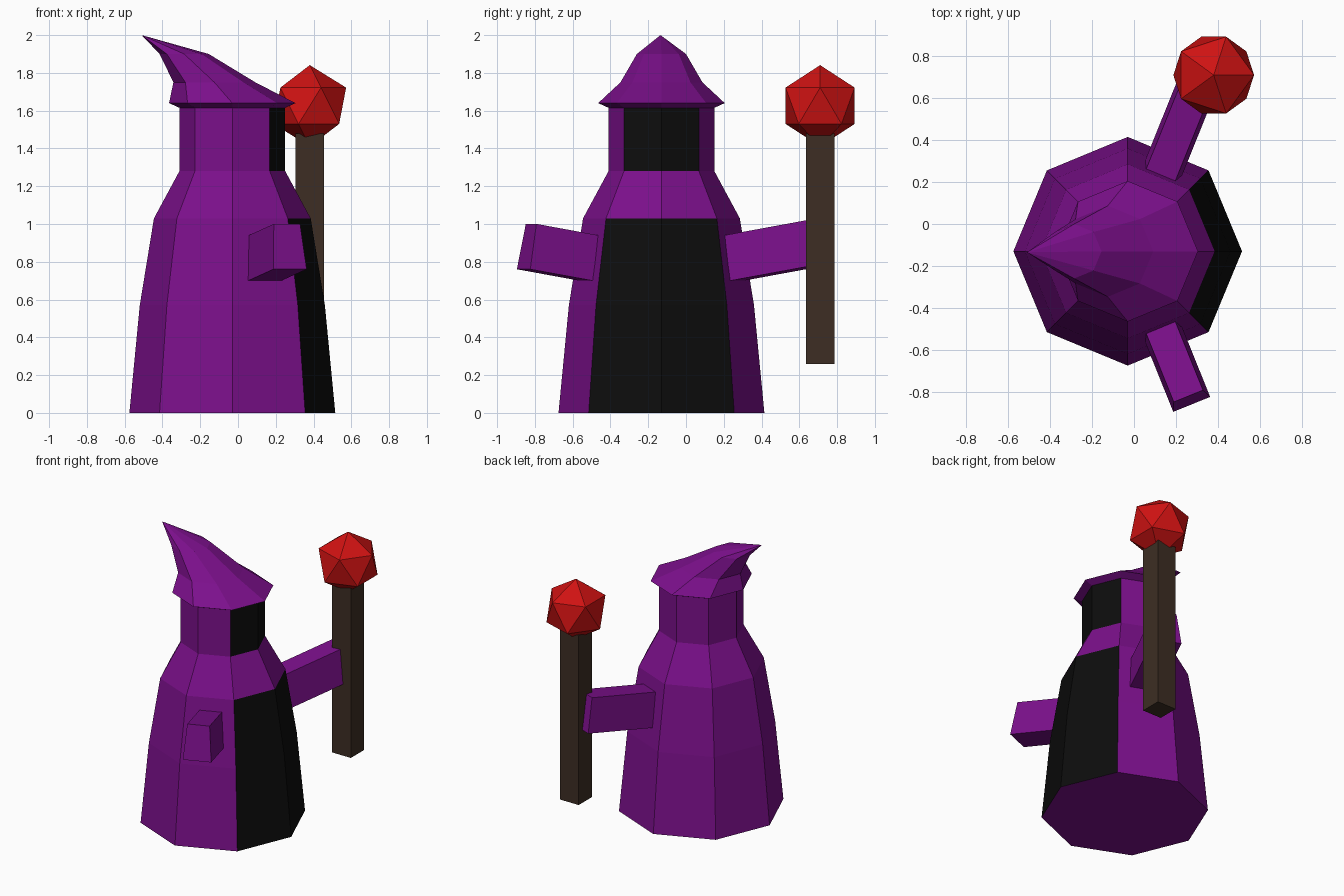
import bpy, bmesh, math
from mathutils import Vector

if "Cube" in bpy.data.objects:
    bpy.data.objects.remove(bpy.data.objects["Cube"])

CX, CY = -0.03, -0.13  # robe axis


def material(name, rgb):
    m = bpy.data.materials.new(name)
    m.diffuse_color = (*rgb, 1)
    m.use_nodes = True
    m.node_tree.nodes["Principled BSDF"].inputs["Base Color"].default_value = m.diffuse_color
    return m


PURPLE = material("purple cloth", (0.20, 0.005, 0.26))
BLACK = material("black shadow", (0.004, 0.004, 0.004))
WOOD = material("dark wood", (0.047, 0.027, 0.017))
RED = material("red gem", (0.62, 0.006, 0.006))


def finish(name, bm, *mats):
    bmesh.ops.recalc_face_normals(bm, faces=bm.faces)
    me = bpy.data.meshes.new(name)
    bm.to_mesh(me)
    bm.free()
    for m in mats:
        me.materials.append(m)
    ob = bpy.data.objects.new(name, me)
    bpy.context.collection.objects.link(ob)
    return ob


def octagon_loft(rings, tip=None):
    """Loft octagons given as (centre x, radius, z), optionally to a point."""
    bm = bmesh.new()
    loops = []
    for x, r, z in rings:
        loops.append([bm.verts.new((x + r * math.cos(k * math.pi / 4),
                                    CY + r * math.sin(k * math.pi / 4), z))
                      for k in range(8)])
    for a, b in zip(loops, loops[1:]):
        for k in range(8):
            j = (k + 1) % 8
            bm.faces.new((a[k], a[j], b[j], b[k]))
    bm.faces.new(loops[0][::-1])
    if tip:
        t = bm.verts.new(tip)
        for k in range(8):
            bm.faces.new((loops[-1][k], loops[-1][(k + 1) % 8], t))
    else:
        bm.faces.new(loops[-1])
    return bm


# Robe and head: the two faces beside +x are black, except on the shoulders
bm = octagon_loft([(CX, 0.545, 0), (CX, 0.49, 0.57), (CX, 0.415, 1.03),
                   (CX, 0.28, 1.28), (CX, 0.28, 1.62)])
for f in bm.faces:
    c = f.calc_center_median()
    on_front = c.x - CX > 0.15 and abs(c.y - CY) < (c.x - CX) * 0.6
    if on_front and not 1.03 < c.z < 1.28:
        f.material_index = 1
finish("robe_and_head", bm, PURPLE, BLACK)

# Bent pointed hat
finish("hat", octagon_loft([(CX, 0.28, 1.615), (CX, 0.335, 1.64),
                            (-0.125, 0.217, 1.75), (-0.285, 0.13, 1.9)],
                           tip=(-0.51, CY - 0.005, 2.0)), PURPLE)


# Sleeves: tilted bars, wider at the bottom
def sleeve(name, side, length):
    out = Vector((0.374, 0.927 * side, 0))
    across = Vector((0.927, -0.374 * side, 0))
    top = Vector((0.126, CY + 0.36 * side, 0.94))
    bottom = top + out * 0.043 + Vector((0, 0, -0.24))
    run = (out + Vector((0, 0, 0.17))) * length
    bm = bmesh.new()
    ends = []
    for shift in (Vector(), run):
        ends.append([bm.verts.new(p + shift) for p in (
            top - across * 0.075, top + across * 0.075,
            bottom + across * 0.095, bottom - across * 0.095)])
    a, b = ends
    bm.faces.new(a)
    bm.faces.new(b[::-1])
    for k in range(4):
        j = (k + 1) % 4
        bm.faces.new((a[k], b[k], b[j], a[j]))
    finish(name, bm, PURPLE)


sleeve("free_sleeve", -1, 0.356)
sleeve("staff_sleeve", 1, 0.5)

# Staff shaft
bm = bmesh.new()
bmesh.ops.create_cube(bm, size=1)
bmesh.ops.scale(bm, vec=(0.15, 0.15, 1.22), verts=bm.verts)
bmesh.ops.translate(bm, vec=(0.38, 0.71, 0.87), verts=bm.verts)
finish("staff", bm, WOOD)

# Gem on the staff
bm = bmesh.new()
bmesh.ops.create_icosphere(bm, subdivisions=1, radius=0.215)
bmesh.ops.translate(bm, vec=(0.38, 0.71, 1.626), verts=bm.verts)
finish("gem", bm, RED)
